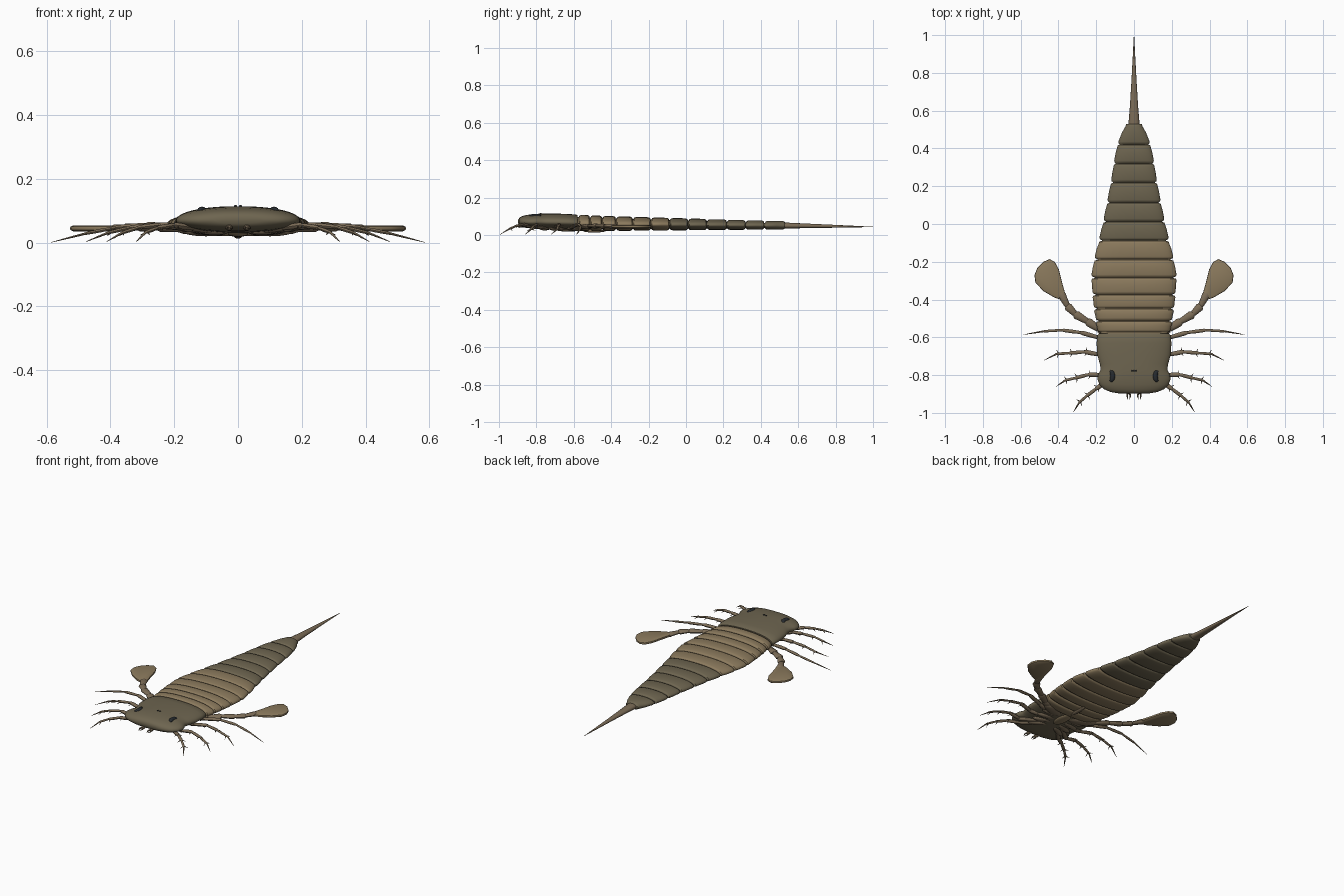
import bpy, bmesh, math
from mathutils import Vector, Matrix

if "Cube" in bpy.data.objects:
    bpy.data.objects.remove(bpy.data.objects["Cube"])


def material(name, rgb):
    m = bpy.data.materials.new(name)
    m.diffuse_color = (*rgb, 1)
    m.use_nodes = True
    m.node_tree.nodes["Principled BSDF"].inputs["Base Color"].default_value = m.diffuse_color
    return m


OLIVE = material("olive_shell", (0.155, 0.13, 0.08))
TAN = material("tan_shell", (0.26, 0.195, 0.11))
LIMB = material("limb_brown", (0.20, 0.15, 0.095))
DARK = material("eye_dark", (0.02, 0.024, 0.028))


def finish(name, bm, mat, angle=40):
    bmesh.ops.recalc_face_normals(bm, faces=bm.faces)
    me = bpy.data.meshes.new(name)
    bm.to_mesh(me)
    bm.free()
    me.materials.append(mat)
    ob = bpy.data.objects.new(name, me)
    bpy.context.collection.objects.link(ob)
    bpy.ops.object.select_all(action='DESELECT')
    bpy.context.view_layer.objects.active = ob
    ob.select_set(True)
    bpy.ops.object.shade_smooth_by_angle(angle=math.radians(angle))
    return ob


def skin(bm, rings):
    vs = [[bm.verts.new(p) for p in r] for r in rings]
    n = len(vs[0])
    for a, b in zip(vs, vs[1:]):
        for i in range(n):
            bm.faces.new((a[i], a[(i + 1) % n], b[(i + 1) % n], b[i]))
    bm.faces.new(vs[0])
    bm.faces.new(vs[-1])


def body_ring(y, w, top, bot, n=48):
    # flattened shell section: domed back, shallower belly
    mid = bot + (top - bot) * 0.45
    pts = []
    for i in range(n):
        a = 2 * math.pi * i / n
        c, s = math.cos(a), math.sin(a)
        x = w * math.copysign(abs(c) ** 0.88, c)
        h = (top - mid) if s > 0 else (mid - bot)
        pts.append((x, y, mid + h * math.copysign(abs(s) ** 0.95, s)))
    return pts


def tube(bm, pts, radii, flat=1.0, n=10):
    pts = [Vector(p) for p in pts]
    rings = []
    for i, p in enumerate(pts):
        d = (pts[min(i + 1, len(pts) - 1)] - pts[max(i - 1, 0)]).normalized()
        side = d.cross(Vector((0, 0, 1))).normalized()
        up = side.cross(d)
        r = radii[i]
        rings.append([p + side * r * math.cos(2 * math.pi * k / n)
                      + up * r * flat * math.sin(2 * math.pi * k / n) for k in range(n)])
    skin(bm, rings)


def limb(name, pts, r0, r1, s, spines=False, flat=0.8):
    # chain of podomeres, each flaring towards its far joint
    bm = bmesh.new()
    pts = [Vector((p[0] * s, p[1], p[2])) for p in pts]
    n = len(pts) - 1
    for i in range(n):
        a, b = pts[i], pts[i + 1]
        ra = r0 + (r1 - r0) * i / n
        rb = r0 + (r1 - r0) * (i + 1) / n
        if i == n - 1 and r1 < 0.004:
            tube(bm, [a, a.lerp(b, 0.5), b], [ra * 0.9, ra * 0.6, 0.0008], flat)
            continue
        tube(bm, [a, a.lerp(b, 0.1), a.lerp(b, 0.5), a.lerp(b, 0.9), b.lerp(a, -0.06)],
             [ra * 0.6, ra * 0.8, ra * 0.95, rb * 1.15, rb * 0.8], flat)
        if spines and i > 0:
            d = (b - a).normalized()
            side = d.cross(Vector((0, 0, 1))).normalized()
            for q in (1, -1):
                base = a.lerp(b, 0.85)
                tip = base + side * q * 0.024 + d * 0.01 - Vector((0, 0, 0.008))
                tube(bm, [base, tip], [0.004, 0.0005], 1, 6)
    return finish(name, bm, LIMB)


def blob(name, loc, scale, mat, rot=0):
    bm = bmesh.new()
    bmesh.ops.create_uvsphere(bm, u_segments=20, v_segments=12, radius=1)
    bmesh.ops.transform(bm, verts=bm.verts, matrix=Matrix.Translation(loc)
                        @ Matrix.Rotation(rot, 4, 'Z') @ Matrix.Diagonal((*scale, 1)))
    return finish(name, bm, mat)


# head shield
bm = bmesh.new()
skin(bm, [body_ring(*r) for r in [
    (-0.897, 0.08, 0.083, 0.060), (-0.889, 0.125, 0.093, 0.050), (-0.875, 0.158, 0.101, 0.043),
    (-0.85, 0.183, 0.107, 0.037), (-0.82, 0.194, 0.111, 0.034), (-0.795, 0.189, 0.113, 0.033),
    (-0.77, 0.176, 0.114, 0.032), (-0.74, 0.181, 0.114, 0.031), (-0.69, 0.195, 0.114, 0.030),
    (-0.63, 0.198, 0.112, 0.029), (-0.588, 0.193, 0.109, 0.028), (-0.579, 0.185, 0.104, 0.031)]])
finish("head_shield", bm, OLIVE)

# twelve body segments: start positions, front and rear half widths
ys = [-0.577, -0.515, -0.45, -0.376, -0.286, -0.19, -0.09, 0.01, 0.11, 0.217, 0.317, 0.418, 0.53]
front = [.193, .203, .213, .22, .225, .208, .183, .160, .140, .120, .105, .083]
rear = [.202, .211, .219, .225, .211, .186, .164, .144, .124, .108, .089, .044]
for i in range(12):
    y0, y1 = ys[i], ys[i + 1]
    top = 0.107 - 0.0029 * i
    bot = 0.020 + 0.0008 * i
    f, r = front[i], rear[i]
    L = y1 - y0
    bm = bmesh.new()
    skin(bm, [body_ring(*q) for q in [
        (y0 - 0.012, f * .90, top - .012, bot + .010), (y0 + 0.004, f * .93, top - .010, bot + .008),
        (y0 + 0.009, f * .985, top - .003, bot + .002), (y0 + 0.018, f, top, bot),
        (y0 + L * .6, f + (r - f) * .5, top, bot), (y1 - 0.012, r, top - .001, bot),
        (y1 - 0.004, r * .985, top - .004, bot + .003), (y1, r * .93, top - .010, bot + .008)]])
    finish(f"body_segment_{i + 1}", bm, TAN if i < 6 else OLIVE)

# tail spike
bm = bmesh.new()
skin(bm, [body_ring(y, w, z + t, z - t, 20) for y, w, z, t in [
    (0.515, .026, .05, .015), (0.535, .029, .05, .016), (0.62, .022, .049, .013),
    (0.75, .014, .047, .009), (0.88, .007, .045, .005), (1.0, .0008, .043, .0008)]])
finish("tail_spike", bm, LIMB)

# walking leg paths, right side
legs = [
    [(.06, -.74, .037), (.14, -.83, .046), (.20, -.872, .055), (.25, -.91, .047), (.29, -.945, .032), (.32, -.995, .002)],
    [(.06, -.71, .037), (.17, -.80, .046), (.24, -.797, .056), (.31, -.815, .048), (.365, -.828, .030), (.412, -.86, .003)],
    [(.06, -.67, .037), (.18, -.692, .046), (.26, -.677, .056), (.34, -.683, .047), (.41, -.688, .030), (.477, -.722, .003)],
    [(.06, -.63, .037), (.18, -.603, .046), (.28, -.575, .057), (.38, -.562, .048), (.48, -.568, .028), (.586, -.586, .001)]]

# swimming paddle outline
blade = [(.365, -.40), (.362, -.375), (.378, -.32), (.398, -.24), (.42, -.20), (.447, -.186),
         (.48, -.20), (.513, -.235), (.527, -.27), (.522, -.31), (.48, -.355), (.42, -.39), (.39, -.40)]

for s, side in ((1, "right"), (-1, "left")):
    for k, p in enumerate(legs):
        limb(f"{side}_leg_{k + 1}", p, .015, .003, s, spines=k < 3)
        blob(f"{side}_leg_base_{k + 1}", (s * (.075 + .006 * k), -.755 + .045 * k, .036),
             (.055, .018, .012), LIMB, s * (-.5 + .15 * k))
    limb(f"{side}_paddle_arm", [(.07, -.60, .036), (.18, -.56, .042), (.245, -.517, .047),
         (.31, -.478, .048), (.352, -.435, .047), (.385, -.37, .045)], .021, .019, s, flat=.6)
    blob(f"{side}_paddle_base", (s * .10, -.59, .034), (.075, .03, .014), LIMB, -s * -.3)
    # paddle blade with thinned rim
    bm = bmesh.new()
    c = Vector((.45, -.29))
    rings = []
    for z, k in ((.035, .86), (.040, .98), (.045, 1), (.050, .98), (.054, .86)):
        rings.append([(s * (c.x + (x - c.x) * k), c.y + (y - c.y) * k, z) for x, y in blade])
    skin(bm, rings)
    finish(f"{side}_paddle_blade", bm, TAN)
    # kidney-shaped compound eye
    bm = bmesh.new()
    arc = []
    for j in range(9):
        a = math.radians(-70 + 140 * j / 8)
        arc.append((s * (.134 - .022 * math.cos(a)), -.805 + .03 * math.sin(a), .101))
    tube(bm, arc, [.004, .010, .013, .014, .014, .014, .013, .010, .004], .85, 12)
    finish(f"{side}_compound_eye", bm, DARK)
    blob(f"{side}_small_eye", (s * .008, -.777, .114), (.005, .005, .004), DARK)
    # pincers under the front edge
    limb(f"{side}_pincer_arm", [(.025, -.82, .045), (.027, -.86, .047), (.028, -.897, .047)], .011, .010, s)
    for q in (-1, 1):
        bm = bmesh.new()
        x = .028
        tube(bm, [(s * (x + q * .004), -.893, .047), (s * (x + q * .009), -.91, .046),
                  (s * (x + q * .004), -.93, .043)], [.005, .004, .0006], 1, 8)
        finish(f"{side}_pincer_{'outer' if q > 0 else 'inner'}_finger", bm, LIMB)

# underside plates
blob("mouth_plate", (0, -.63, .028), (.032, .065, .010), TAN)
blob("belly_flap", (0, -.49, .021), (.013, .06, .008), LIMB)
